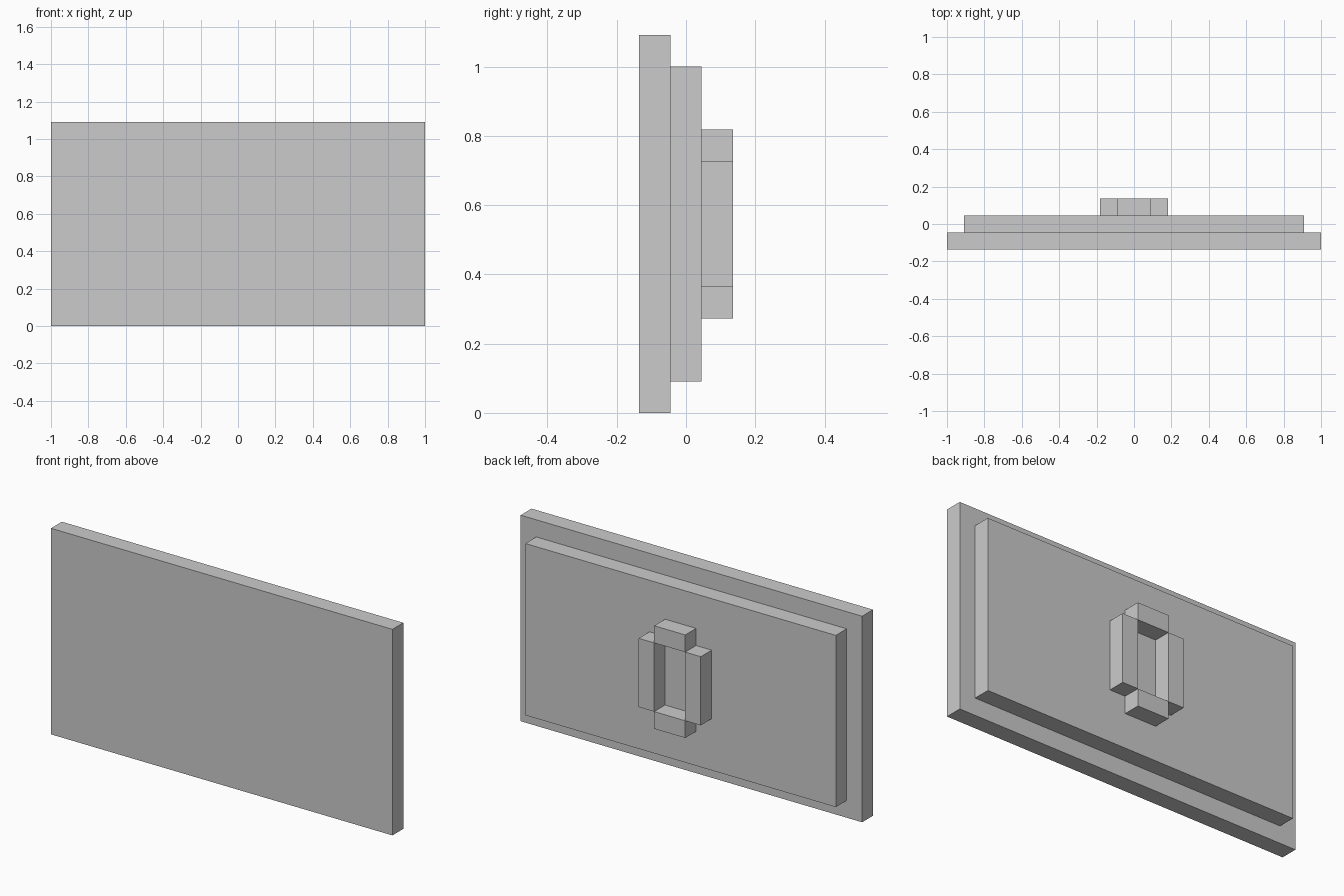
import bpy

if "Cube" in bpy.data.objects:
    bpy.data.objects.remove(bpy.data.objects["Cube"])

U = 1 / 11  # grid unit: the panel is 22 x 12 x 3 units


def box(name, x0, x1, layer, z0, z1):
    """Box spanning x0..x1 and z0..z1 in units, one unit deep, on a layer from the front."""
    bpy.ops.mesh.primitive_cube_add(
        size=1, location=((x0 + x1) / 2 * U, (layer - 1) * U, (z0 + z1) / 2 * U))
    ob = bpy.context.object
    ob.name = name
    ob.scale = ((x1 - x0) * U, U, (z1 - z0) * U)
    bpy.ops.object.transform_apply(location=False, rotation=False, scale=True)
    return ob


# Stepped slabs
box("front_panel", -11, 11, 0, 0, 12)
box("back_panel", -10, 10, 1, 1, 11)

# Ring with open corners on the back
for side, x in (("left", -2), ("right", 1)):
    box(f"ring_{side}", x, x + 1, 2, 4, 8)
for side, z in (("bottom", 3), ("top", 8)):
    box(f"ring_{side}", -1, 1, 2, z, z + 1)
